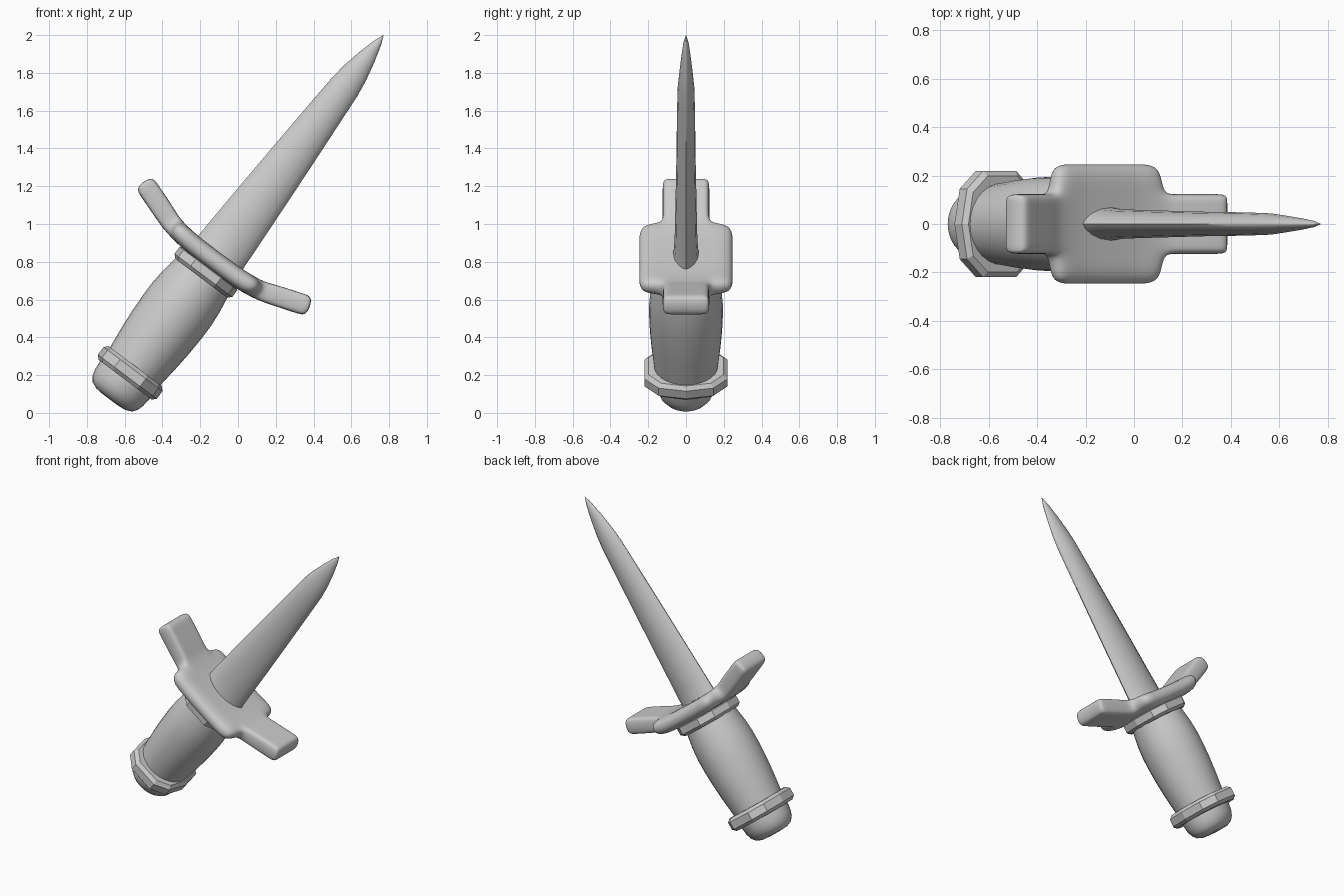
import bpy, bmesh
from math import pi, cos, sin, radians
from mathutils import Matrix

if "Cube" in bpy.data.objects:
    bpy.data.objects.remove(bpy.data.objects["Cube"])

# local frame: z runs along the dagger, x across the guard; the whole thing leans 36.87 degrees
LEAN = Matrix(((0.8, 0, 0.6, -0.467), (0, 1, 0, 0), (-0.6, 0, 0.8, 0.350), (0, 0, 0, 1)))


def finish(name, bm, angle=None, subsurf=0):
    bmesh.ops.recalc_face_normals(bm, faces=bm.faces[:])
    bm.transform(LEAN)
    me = bpy.data.meshes.new(name)
    bm.to_mesh(me)
    bm.free()
    ob = bpy.data.objects.new(name, me)
    bpy.context.collection.objects.link(ob)
    if subsurf:
        mod = ob.modifiers.new("smooth", 'SUBSURF')
        mod.levels = mod.render_levels = subsurf
        me.polygons.foreach_set("use_smooth", [True] * len(me.polygons))
    elif angle:
        bpy.ops.object.select_all(action='DESELECT')
        ob.select_set(True)
        bpy.context.view_layer.objects.active = ob
        bpy.ops.object.shade_smooth_by_angle(angle=radians(angle))
    return ob


def loft(name, loops, angle=None):
    """Skin closed loops of (x, y, z) points and cap both ends."""
    bm = bmesh.new()
    rows = [[bm.verts.new(p) for p in loop] for loop in loops]
    n = len(rows[0])
    for a, b in zip(rows, rows[1:]):
        for i in range(n):
            j = (i + 1) % n
            bm.faces.new((a[i], a[j], b[j], b[i]))
    bm.faces.new(rows[0])
    bm.faces.new(rows[-1])
    return finish(name, bm, angle)


def ellipse(rx, ry, z, n=28):
    return [(rx * cos(2 * pi * i / n), ry * sin(2 * pi * i / n), z) for i in range(n)]


# pommel and grip
loft("pommel", [ellipse(*p) for p in [
    (0.05, 0.04, -0.350), (0.095, 0.085, -0.346), (0.13, 0.118, -0.331), (0.15, 0.14, -0.305),
    (0.16, 0.155, -0.27), (0.165, 0.162, -0.22), (0.165, 0.165, -0.16)]], 50)
loft("grip", [ellipse(r, r * 1.01, z) for r, z in [
    (0.163, -0.17), (0.170, -0.10), (0.181, 0.0), (0.189, 0.1), (0.193, 0.2),
    (0.193, 0.28), (0.187, 0.36), (0.175, 0.44), (0.163, 0.52)]], 50)

# ten-sided collars with bevelled rims
quarter = [(0.195, 0.0), (0.168, 0.145), (0.085, 0.22)]
half = quarter + [(-x, y) for x, y in reversed(quarter)]
decagon = half + [(x, -y) for x, y in reversed(half[1:-1])]


def collar(name, z0, z1, sx, sy):
    h = z1 - z0
    rows = [(0.90, z0), (1.0, z0 + h * 0.22), (1.0, z1 - h * 0.22), (0.90, z1)]
    loft(name, [[(x * k * sx, y * k * sy, z) for x, y in decagon] for k, z in rows])


collar("lower_collar", -0.218, -0.128, 1.0, 1.0)
collar("upper_collar", 0.455, 0.535, 0.98, 0.92)

# guard: cross-shaped cage with upswept arms, softened by subdivision
xs = [0.0, 0.16, 0.28, 0.34, 0.50, 0.552]
xs = [-x for x in reversed(xs[1:])] + xs
ys = [-0.252, -0.125, -0.085, 0.085, 0.125, 0.252]
bm = bmesh.new()
cache = {}


def guard_vert(i, j, side):
    key = (i, j, side)
    if key not in cache:
        x = xs[i]
        rise = max(0.0, abs(x) - 0.235) * 0.345
        tilt = 0.017 * side * (1 if abs(x) > 0.3 else 0)
        x -= tilt if x > 0 else -tilt
        cache[key] = bm.verts.new((x, ys[j], 0.570 + rise + side * 0.052))
    return cache[key]


cells = {(i, j) for i in range(len(xs) - 1) for j in range(len(ys) - 1)
         if abs(xs[i] + xs[i + 1]) / 2 < 0.28 or 1 <= j <= 3}
for i, j in cells:
    ring = [(i, j), (i + 1, j), (i + 1, j + 1), (i, j + 1)]
    for side in (-1, 1):
        bm.faces.new([guard_vert(a, b, side) for a, b in ring])
    # outer walls where there is no neighbouring cell
    for k, nb in enumerate([(i, j - 1), (i + 1, j), (i, j + 1), (i - 1, j)]):
        if nb not in cells:
            p, q = ring[k], ring[(k + 1) % 4]
            bm.faces.new((guard_vert(*p, -1), guard_vert(*q, -1),
                          guard_vert(*q, 1), guard_vert(*p, 1)))
finish("guard", bm, subsurf=3)


# blade: lens section with two sharp edges, tapering to a point
def lens(w, h, z, n=8):
    top = [(w * cos(pi * i / n), h * sin(pi * i / n) ** 1.4, z) for i in range(n + 1)]
    return top + [(x, -y, z) for x, y, z in reversed(top[1:-1])]


loft("blade", [lens(*s) for s in [
    (0.152, 0.075, 0.58), (0.147, 0.065, 0.64), (0.143, 0.060, 0.72), (0.128, 0.055, 1.0),
    (0.110, 0.050, 1.3), (0.094, 0.048, 1.55), (0.083, 0.044, 1.72), (0.071, 0.036, 1.81),
    (0.047, 0.025, 1.92), (0.022, 0.014, 2.01), (0.001, 0.001, 2.062)]], 60)
